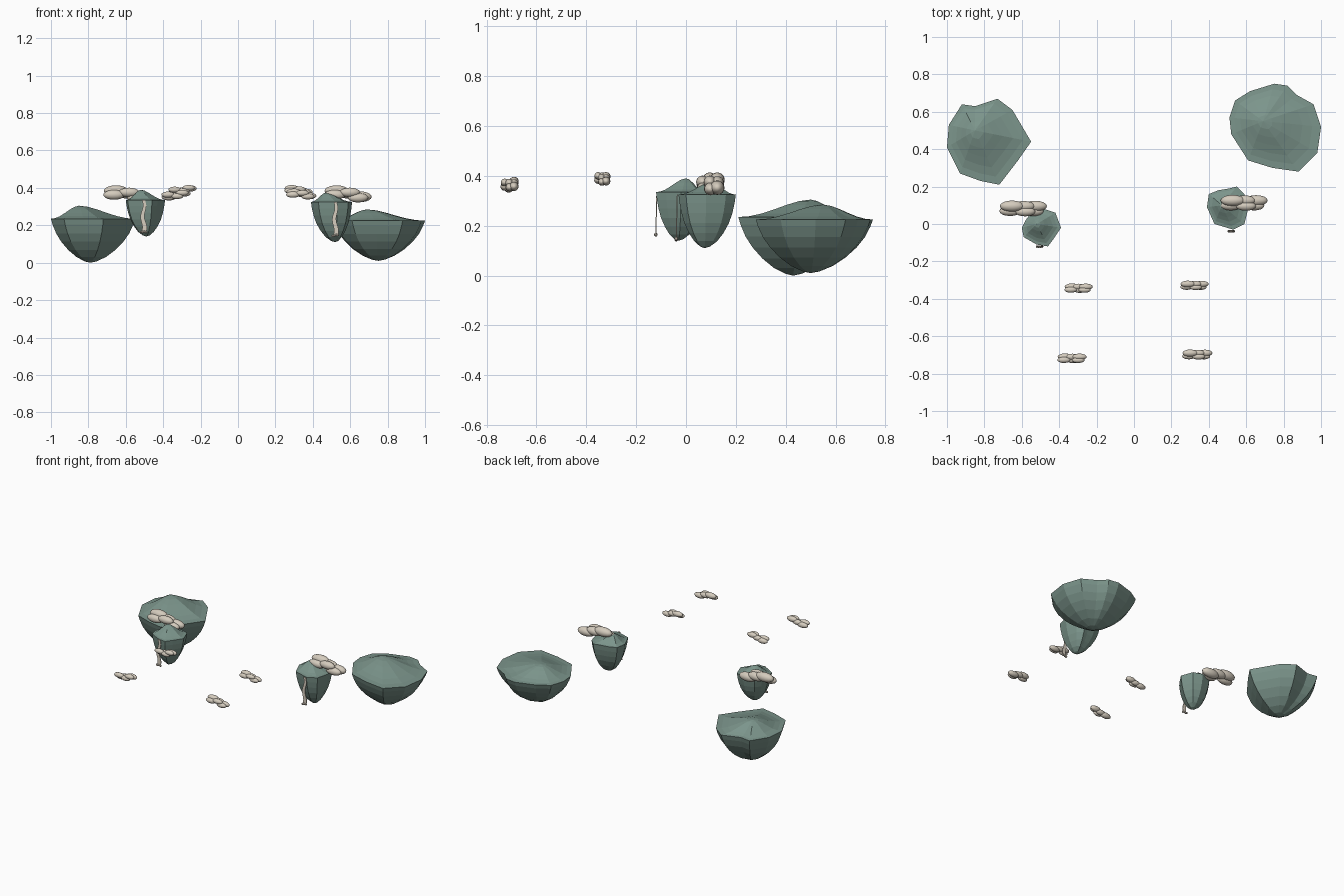
import bpy, bmesh, math, random
from mathutils import Vector

if "Cube" in bpy.data.objects:
    bpy.data.objects.remove(bpy.data.objects["Cube"])
random.seed(4)

def material(name, col):
    m = bpy.data.materials.new(name)
    m.diffuse_color = (*col, 1)
    m.use_nodes = True
    m.node_tree.nodes["Principled BSDF"].inputs["Base Color"].default_value = m.diffuse_color
    return m

GREEN = material("moss green", (0.20, 0.30, 0.26))
CREAM = material("cloud cream", (0.66, 0.60, 0.51))

def finish(bm, name, mat, smooth):
    bmesh.ops.recalc_face_normals(bm, faces=bm.faces[:])
    for f in bm.faces:
        f.smooth = smooth
    me = bpy.data.meshes.new(name)
    bm.to_mesh(me)
    bm.free()
    me.materials.append(mat)
    ob = bpy.data.objects.new(name, me)
    bpy.context.collection.objects.link(ob)
    return ob

def island(name, rim, rim_z, peak, tip, under):
    """Faceted rock bowl below the rim, off-centre rounded hill above it."""
    bm = bmesh.new()
    rim = [Vector((x, y, rim_z)) for x, y in rim]
    def ring(pole, s, h):
        out = []
        for p in rim:
            q = pole.lerp(p, s)
            q.z = rim_z + (pole.z - rim_z) * h
            out.append(bm.verts.new(q))
        return out
    def skin(rings, pole):
        n = len(rim)
        for a, b in zip(rings, rings[1:]):
            for i in range(n):
                bm.faces.new((a[i], a[(i + 1) % n], b[(i + 1) % n], b[i]))
        c = bm.verts.new(pole)
        for i in range(n):
            bm.faces.new((rings[-1][i], rings[-1][(i + 1) % n], c))
    edge = [bm.verts.new(p) for p in rim]
    peak, tip = Vector(peak), Vector(tip)
    skin([edge] + [ring(peak, s, 0.5 + 0.5 * math.cos(math.pi * s ** 0.9))
                   for s in (0.85, 0.68, 0.5, 0.33, 0.16)], peak)
    skin([edge] + [ring(tip, s, h) for s, h in under], tip)
    finish(bm, name, GREEN, False)

WIDE = [(0.96, 0.13), (0.87, 0.33), (0.74, 0.52), (0.56, 0.71), (0.35, 0.87), (0.14, 0.97)]
DEEP = [(0.96, 0.16), (0.89, 0.34), (0.78, 0.53), (0.60, 0.72), (0.40, 0.87), (0.17, 0.97)]

island("left_large_island",
       [(-.92, .64), (-.85, .63), (-.73, .67), (-.65, .61), (-.55, .44), (-.62, .34),
        (-.72, .21), (-.82, .23), (-.93, .27), (-1.0, .41), (-.99, .53)],
       0.235, (-.85, .50, .305), (-.79, .43, .0), WIDE)
island("right_large_island",
       [(.75, .75), (.82, .74), (.87, .69), (.96, .64), (1.0, .52), (.98, .38), (.88, .28),
        (.74, .30), (.61, .34), (.52, .48), (.51, .57), (.54, .66), (.62, .71)],
       0.225, (.69, .55, .285), (.75, .50, .01), WIDE)
island("left_small_island",
       [(-.48, .08), (-.42, .06), (-.39, -.02), (-.43, -.08), (-.46, -.12), (-.52, -.11),
        (-.59, -.07), (-.60, -.02), (-.58, .02), (-.55, .06)],
       0.335, (-.52, .0, .39), (-.49, -.03, .14), DEEP)
island("right_small_island",
       [(.51, .19), (.55, .20), (.59, .16), (.61, .08), (.59, .0), (.53, -.03),
        (.43, .0), (.39, .09), (.40, .16), (.45, .18)],
       0.325, (.47, .10, .375), (.52, .075, .11), DEEP)

# clouds: clusters of stretched puffs, offsets relative to cloud length
PUFFS = [(-.24, .10, .08, .25), (.24, .10, -.04, .24), (-.28, -.07, .0, .22),
         (.03, -.09, .05, .21), (.20, -.08, -.06, .21), (.0, .10, .03, .23)]

def cloud(name, x, y, z, length, tilt=1):
    bm = bmesh.new()
    for dx, dy, dz, r in PUFFS:
        vs = bmesh.ops.create_uvsphere(bm, u_segments=16, v_segments=10, radius=1)["verts"]
        for v in vs:
            v.co = Vector((x + (dx + v.co.x * r) * length,
                           y + (dy * .6 + v.co.y * r * .46) * length,
                           z + (dz * tilt + v.co.z * r * .46) * length))
    finish(bm, name, CREAM, True)

cloud("left_large_cloud", -.59, .08, .363, .26)
cloud("right_large_cloud", .59, .11, .363, .26)
cloud("left_middle_cloud", -.295, -.345, .391, .155, -1)
cloud("left_front_cloud", -.33, -.72, .364, .16, -1)
cloud("right_middle_cloud", .325, -.33, .385, .155)
cloud("right_front_cloud", .34, -.70, .364, .165)

# waterfalls: thin wavering ribbon with drops of spray at the foot
def waterfall(name, x, y, top, bottom):
    bm = bmesh.new()
    n, prev = 12, None
    for i in range(n + 1):
        t = i / n
        cx = x + .006 * math.sin(t * 9)
        w = .008 + .005 * t
        z = top + (bottom + .012 - top) * t
        row = [bm.verts.new((cx + sx * w, y + sy * .002 - .004 * t, z))
               for sx, sy in ((-1, -1), (1, -1), (1, 1), (-1, 1))]
        if prev:
            for k in range(4):
                bm.faces.new((prev[k], prev[(k + 1) % 4], row[(k + 1) % 4], row[k]))
        else:
            bm.faces.new(row)
        prev = row
    bm.faces.new(prev[::-1])
    for k in range(4):
        vs = bmesh.ops.create_icosphere(bm, subdivisions=2, radius=.007)["verts"]
        off = Vector((x + (k - 1.5) * .009, y - .004, bottom + .008 + random.uniform(0, .006)))
        for v in vs:
            v.co += off
    finish(bm, name, CREAM, False)

waterfall("left_waterfall", -.505, -.117, .335, .155)
waterfall("right_waterfall", .52, -.035, .325, .135)
